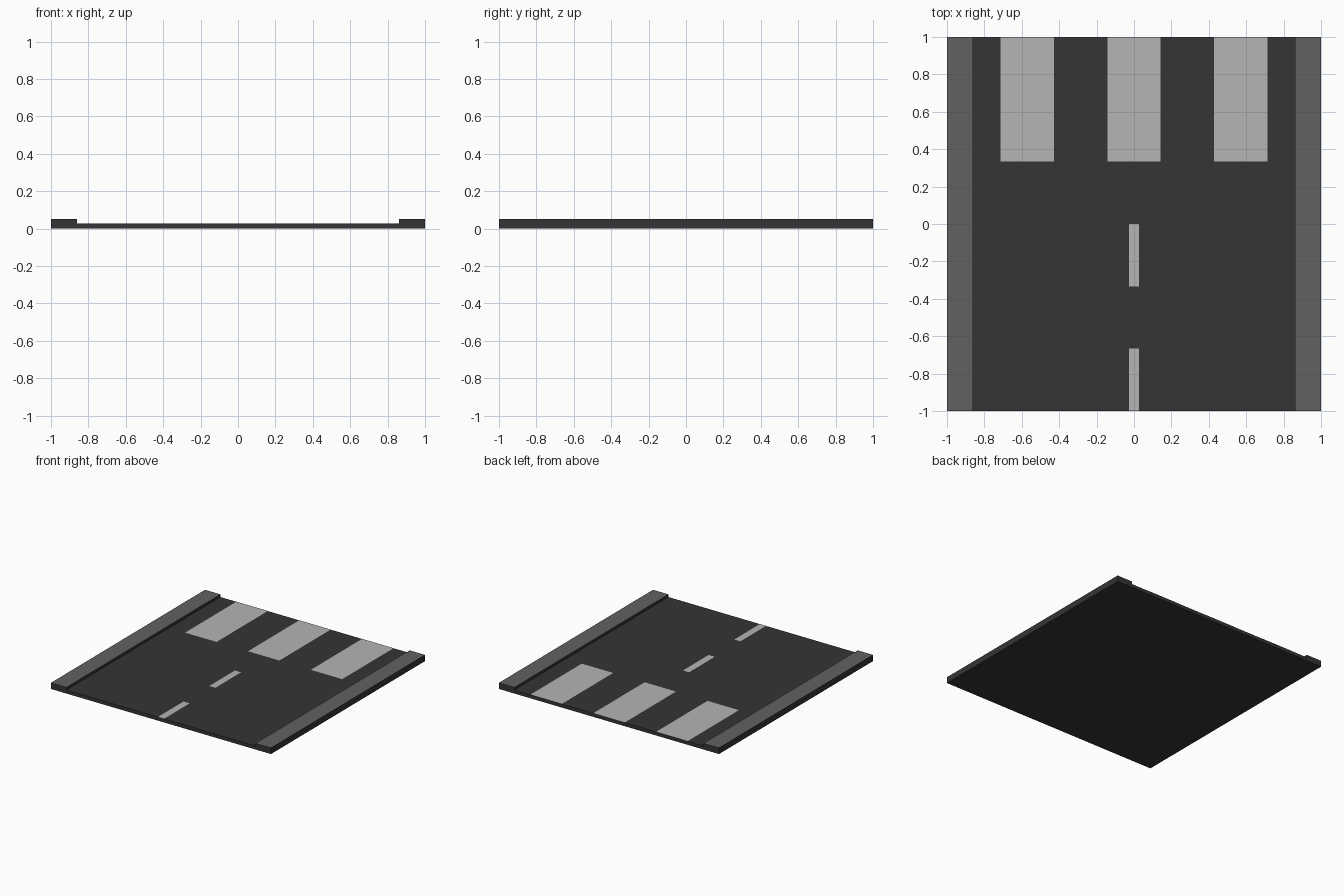
import bpy
import bmesh

if "Cube" in bpy.data.objects:
    bpy.data.objects.remove(bpy.data.objects["Cube"])

ROAD_Z, CURB_Z, CURB_X = 0.029, 0.051, 0.86


def material(name, value):
    mat = bpy.data.materials.new(name)
    mat.diffuse_color = (value, value, value, 1)
    mat.use_nodes = True
    mat.node_tree.nodes["Principled BSDF"].inputs["Base Color"].default_value = mat.diffuse_color
    return mat


asphalt = material("asphalt", 0.035)
concrete = material("concrete", 0.12)
paint = material("paint", 0.46)


def add_object(name, bm, *mats):
    mesh = bpy.data.meshes.new(name)
    bm.to_mesh(mesh)
    bm.free()
    for mat in mats:
        mesh.materials.append(mat)
    obj = bpy.data.objects.new(name, mesh)
    bpy.context.collection.objects.link(obj)
    return obj


# Road slab with raised pavements: one cross-section extruded along y
bm = bmesh.new()
half = [(CURB_X, ROAD_Z), (CURB_X, CURB_Z), (1, CURB_Z), (1, 0)]
profile = half + [(-x, z) for x, z in reversed(half)]
face = bm.faces.new([bm.verts.new((x, -1, z)) for x, z in profile])
ext = bmesh.ops.extrude_face_region(bm, geom=[face])
new_verts = [g for g in ext["geom"] if isinstance(g, bmesh.types.BMVert)]
bmesh.ops.translate(bm, verts=new_verts, vec=(0, 2, 0))
bmesh.ops.recalc_face_normals(bm, faces=bm.faces)

# Only the pavement tops are lighter concrete
for f in bm.faces:
    if f.normal.z > 0.9 and f.calc_center_median().z > (ROAD_Z + CURB_Z) / 2:
        f.material_index = 1
add_object("road_slab", bm, asphalt, concrete)


# Painted markings: flat rectangles lying on the road
def marking(name, x, y0, y1, width):
    bm = bmesh.new()
    w = width / 2
    z = ROAD_Z + 0.001
    corners = [(x - w, y0), (x + w, y0), (x + w, y1), (x - w, y1)]
    bm.faces.new([bm.verts.new((cx, cy, z)) for cx, cy in corners])
    add_object(name, bm, paint)


# Crossing stripes
for i in (-1, 0, 1):
    marking("crossing_stripe", i * 4 / 7, 1 / 3, 1, 2 / 7)

# Centre line dashes
for y in (-1, -1 / 3):
    marking("lane_dash", 0, y, y + 1 / 3, 0.056)
